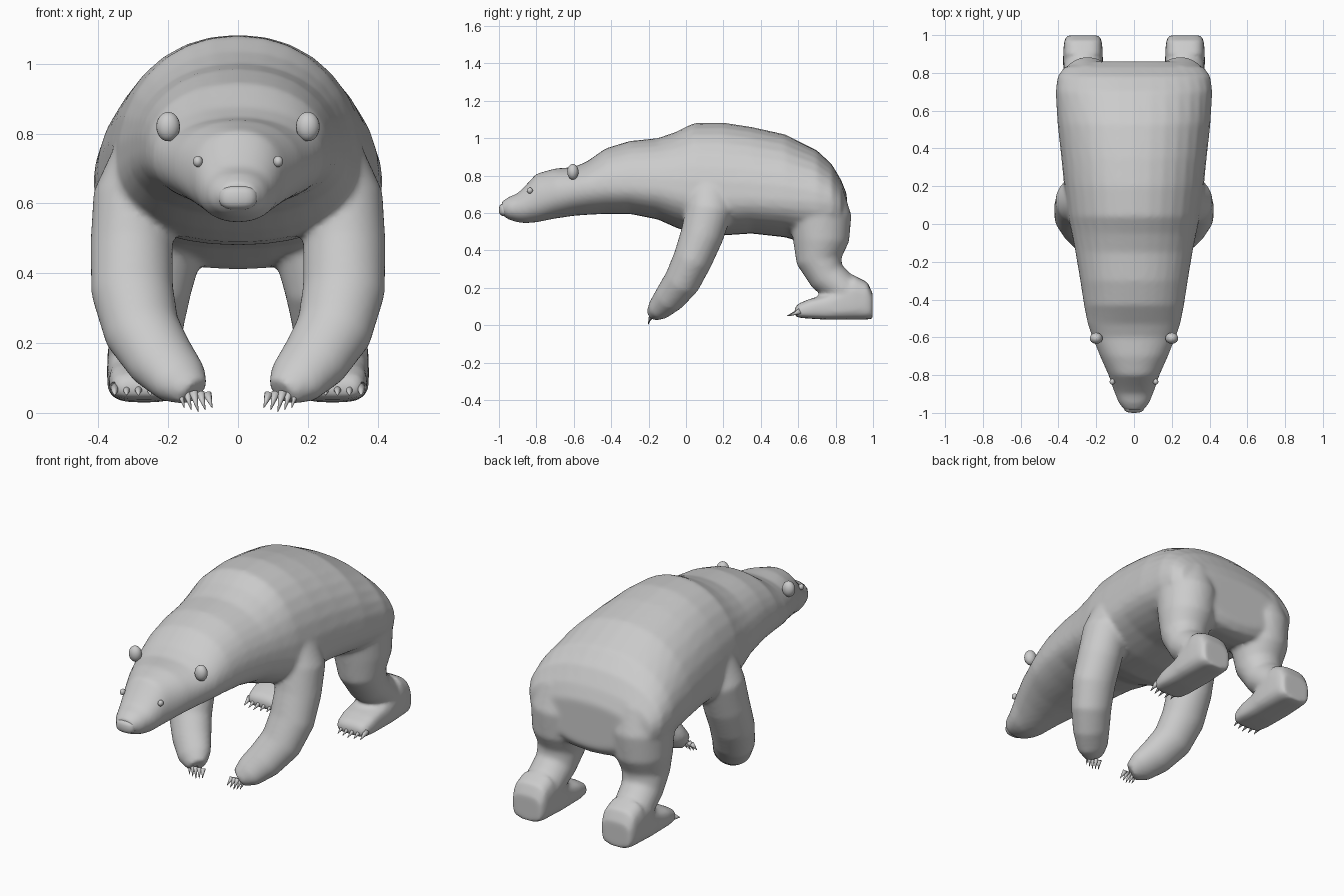
import bpy, bmesh
from math import sin, cos, pi
from mathutils import Vector

cube = bpy.data.objects.get("Cube")
if cube:
    bpy.data.objects.remove(cube)

fur = bpy.data.materials.new("light_grey")
fur.use_nodes = True
GREY = (0.6, 0.6, 0.6, 1)
fur.diffuse_color = GREY
fur.node_tree.nodes["Principled BSDF"].inputs["Base Color"].default_value = GREY
SIDES = 32


def spow(v, p):
    return abs(v) ** p * (1 if v >= 0 else -1)


def finish(name, bm):
    bmesh.ops.recalc_face_normals(bm, faces=bm.faces)
    for f in bm.faces:
        f.smooth = True
    mesh = bpy.data.meshes.new(name)
    bm.to_mesh(mesh)
    bm.free()
    mesh.materials.append(fur)
    ob = bpy.data.objects.new(name, mesh)
    bpy.context.collection.objects.link(ob)
    return ob


def skin(bm, rings):
    """Bridge rings of points and cap both ends."""
    rows = [[bm.verts.new(p) for p in ring] for ring in rings]
    for a, b in zip(rows, rows[1:]):
        for i in range(SIDES):
            j = (i + 1) % SIDES
            bm.faces.new((a[i], a[j], b[j], b[i]))
    bm.faces.new(rows[0])
    bm.faces.new(rows[-1])


def slice_loft(bm, slices, x0=0, power=1.0):
    """Upright slices: y, bottom, widest height, top, half width."""
    rings = []
    for y, lo, mid, hi, hw in slices:
        ring = []
        for i in range(SIDES):
            a = 2 * pi * i / SIDES
            s = spow(sin(a), power)
            ring.append((x0 + hw * spow(cos(a), power), y,
                         mid + s * ((hi - mid) if s > 0 else (mid - lo))))
        rings.append(ring)
    skin(bm, rings)


def limb(bm, side, stations):
    """Tube along a path: x, y, z, radius across, radius fore and aft."""
    pts = [Vector((side * s[0], s[1], s[2])) for s in stations]
    rings = []
    for i, (p, s) in enumerate(zip(pts, stations)):
        t = (pts[min(i + 1, len(pts) - 1)] - pts[max(i - 1, 0)]).normalized()
        u = (Vector((1, 0, 0)) - t * t.x).normalized()
        v = t.cross(u)
        rings.append([p + u * s[3] * cos(2 * pi * k / SIDES)
                      + v * s[4] * sin(2 * pi * k / SIDES) for k in range(SIDES)])
    skin(bm, rings)


def blob(name, loc, scale, power=1.0):
    bm = bmesh.new()
    bmesh.ops.create_uvsphere(bm, u_segments=20, v_segments=12, radius=1)
    for v in bm.verts:
        v.co = Vector(loc) + Vector(spow(c, power) * s for c, s in zip(v.co, scale))
    return finish(name, bm)


def claw(name, base, tip, radius):
    base, tip = Vector(base), Vector(tip)
    d = tip - base
    bm = bmesh.new()
    bmesh.ops.create_cone(bm, segments=10, radius1=radius, radius2=0.001,
                          depth=d.length, cap_ends=True)
    rot = d.to_track_quat('Z', 'Y')
    for v in bm.verts:
        v.co = rot @ v.co + (base + tip) / 2
    return finish(name, bm)


# Trunk, neck and head
TRUNK = [
    (-.985, .59, .625, .66, .05), (-.95, .565, .62, .685, .08),
    (-.9, .55, .63, .705, .1), (-.86, .545, .64, .745, .115),
    (-.8, .55, .67, .81, .135), (-.7, .57, .7, .838, .18),
    (-.6, .585, .72, .845, .22), (-.53, .59, .73, .875, .245),
    (-.43, .595, .74, .945, .265), (-.3, .595, .74, .985, .285),
    (-.15, .565, .73, 1.0, .31), (-.05, .52, .71, 1.035, .33),
    (.04, .49, .69, 1.08, .35), (.2, .48, .68, 1.083, .37),
    (.35, .49, .68, 1.06, .385), (.53, .47, .67, 1.02, .405),
    (.7, .42, .66, .935, .415), (.78, .41, .65, .86, .405),
    (.83, .42, .63, .775, .37), (.86, .46, .62, .7, .26)]
FRONT_LEG = [
    (.27, .13, .76, .08, .11), (.3, .125, .62, .115, .125),
    (.305, .085, .48, .118, .115), (.303, .035, .35, .118, .105),
    (.275, -.02, .235, .11, .098), (.22, -.085, .15, .1, .085),
    (.165, -.14, .092, .085, .065), (.125, -.175, .06, .05, .04)]
HIND_LEG = [
    (.23, .71, .72, .13, .13), (.245, .72, .58, .155, .165),
    (.25, .722, .45, .145, .15), (.255, .712, .345, .12, .122),
    (.262, .755, .26, .108, .1), (.268, .84, .19, .105, .09),
    (.268, .9, .15, .1, .09)]
FOOT = [
    (.998, .035, .1, .17, .085), (.97, .03, .12, .23, .1),
    (.9, .03, .12, .265, .105), (.82, .03, .1, .2, .105),
    (.74, .03, .09, .16, .1), (.66, .035, .08, .14, .1),
    (.6, .04, .07, .115, .09), (.58, .05, .07, .09, .07)]

bm = bmesh.new()
slice_loft(bm, TRUNK, power=.93)
for side in (1, -1):
    limb(bm, side, FRONT_LEG)
    limb(bm, side, HIND_LEG)
    slice_loft(bm, FOOT, x0=side * .27, power=.6)
body = finish("body", bm)
fuse = body.modifiers.new("fuse", 'REMESH')
fuse.mode = 'VOXEL'
fuse.voxel_size = .012
fuse.use_smooth_shade = True
soft = body.modifiers.new("soften", 'SMOOTH')
soft.factor = .5
soft.iterations = 8

# Face
blob("nose", (0, -.965, .617), (.056, .035, .035), .75)
for side, tag in ((1, "left"), (-1, "right")):
    blob(tag + "_eye", (side * .115, -.835, .72), (.014, .016, .016))
    ear = blob(tag + "_ear", (side * .2, -.605, .82), (.034, .03, .042))

    # Claws
    for i in range(5):
        f = i - 2
        x = .12 + f * .02
        claw(f"{tag}_front_claw_{i + 1}",
             (side * (x + .008), -.185 + abs(f) * .004, .06 + f * .003),
             (side * (x - .006), -.202, .003 + abs(f) * .006), .013)
        x = .285 + f * .034
        claw(f"{tag}_hind_claw_{i + 1}", (side * x, .61, .075),
             (side * x, .54 + abs(f) * .008, .05), .016)
